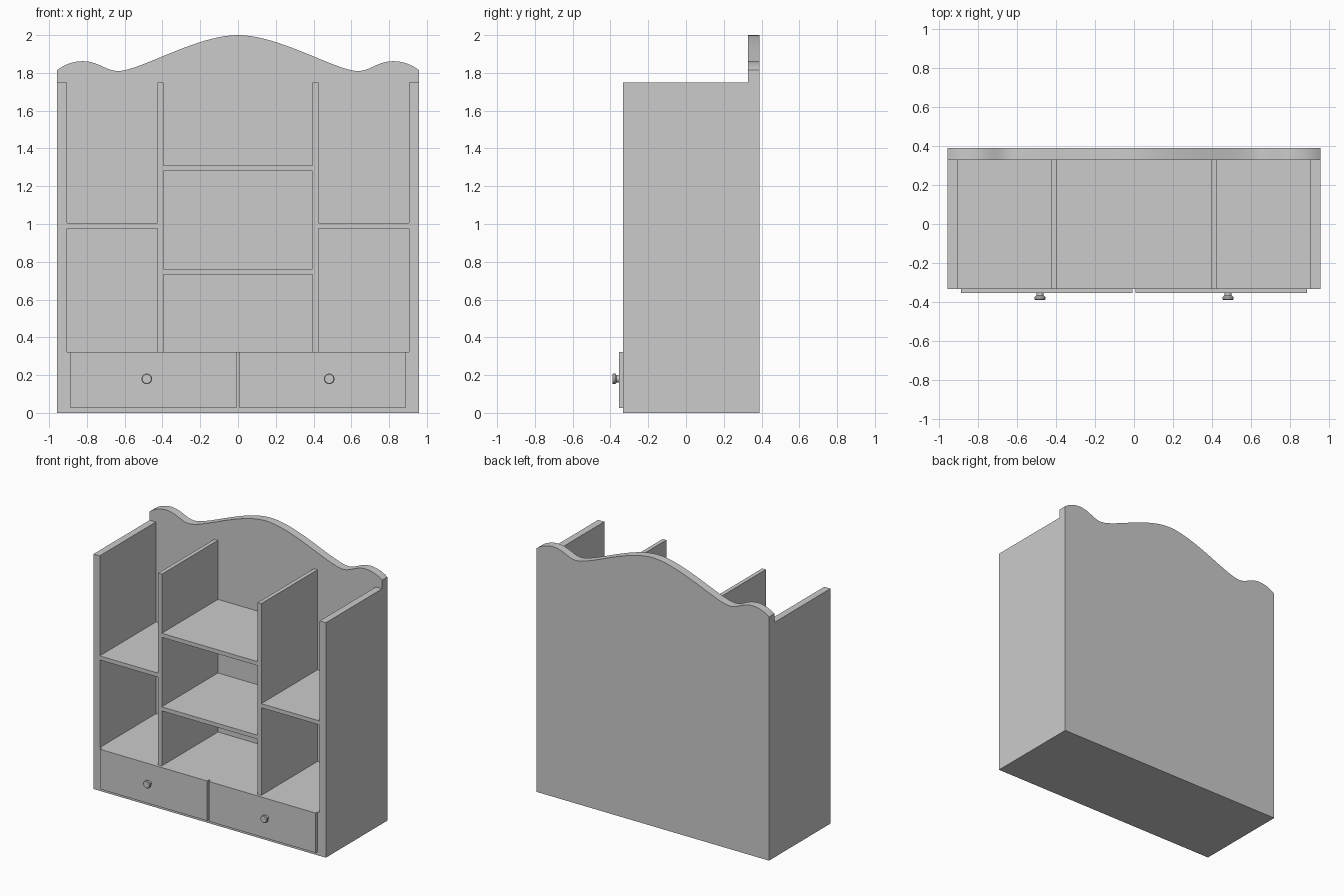
import bpy, bmesh, math
from mathutils import Vector, geometry

if "Cube" in bpy.data.objects:
    bpy.data.objects.remove(bpy.data.objects["Cube"])

FRONT, BACK_IN, BACK_OUT = -0.333, 0.328, 0.39
HALF_W, INNER_W = 0.957, 0.906


def finish(name, bm):
    bmesh.ops.recalc_face_normals(bm, faces=bm.faces[:])
    mesh = bpy.data.meshes.new(name)
    bm.to_mesh(mesh)
    bm.free()
    obj = bpy.data.objects.new(name, mesh)
    bpy.context.collection.objects.link(obj)
    return obj


def board(name, x, y, z):
    """Box given as (min, max) ranges on each axis."""
    bm = bmesh.new()
    bmesh.ops.create_cube(bm, size=1)
    for v in bm.verts:
        v.co = [r[0] if c < 0 else r[1] for c, r in zip(v.co, (x, y, z))]
    return finish(name, bm)


def mirrored_board(name, x, y, z):
    board(name + "_right", x, y, z)
    board(name + "_left", (-x[1], -x[0]), y, z)


# Back panel: wavy top edge, half drawn with bezier segments then mirrored
segments = [
    ((0.957, 1.815), (0.92, 1.845), (0.87, 1.862), (0.82, 1.862), 8),
    ((0.82, 1.862), (0.74, 1.862), (0.70, 1.81), (0.635, 1.81), 10),
    ((0.635, 1.81), (0.52, 1.81), (0.22, 2.0), (0.0, 2.0), 20),
]
half = []
for a, b, c, d, n in segments:
    pts = geometry.interpolate_bezier(Vector(a), Vector(b), Vector(c), Vector(d), n + 1)
    half += [(p[0], p[1]) for p in pts[:-1]]
outline = [(HALF_W, 0)] + half + [(0, 2.0)]
outline += [(-x, z) for x, z in reversed(half)] + [(-HALF_W, 0)]
bm = bmesh.new()
face = bm.faces.new([bm.verts.new((x, BACK_IN, z)) for x, z in outline])
ext = bmesh.ops.extrude_face_region(bm, geom=[face])
moved = [g for g in ext["geom"] if isinstance(g, bmesh.types.BMVert)]
bmesh.ops.translate(bm, verts=moved, vec=(0, BACK_OUT - BACK_IN, 0))
back = finish("back_panel", bm)

# Carcass: side panels, base, and deck above the drawers
depth = (FRONT, BACK_IN)
mirrored_board("side_panel", (INNER_W, HALF_W), depth, (0, 1.75))
board("drawer_base", (-INNER_W, INNER_W), depth, (0, 0.305))
board("deck", (-INNER_W, INNER_W), depth, (0.305, 0.322))

# Upright dividers and shelves
mirrored_board("divider", (0.395, 0.425), depth, (0.322, 1.75))
mirrored_board("side_shelf", (0.425, INNER_W), depth, (0.975, 1.005))
for name, z in (("lower_center_shelf", 0.732), ("upper_center_shelf", 1.28)):
    board(name, (-0.395, 0.395), depth, (z, z + 0.03))

# Drawer fronts
mirrored_board("drawer_front", (0.007, 0.888), (-0.354, FRONT), (0.025, 0.322))

# Turned knobs: (radius, y) profile spun around the y axis
profile = [(0, -0.35), (0.018, -0.35), (0.018, -0.367), (0.028, -0.375),
           (0.028, -0.386), (0.024, -0.39), (0, -0.39)]
for side, x in (("right", 0.483), ("left", -0.483)):
    bm = bmesh.new()
    verts = [bm.verts.new((x + r, y, 0.18)) for r, y in profile]
    edges = [bm.edges.new(pair) for pair in zip(verts, verts[1:])]
    bmesh.ops.spin(bm, geom=verts + edges, cent=(x, 0, 0.18), axis=(0, 1, 0),
                   angle=math.tau, steps=24)
    bmesh.ops.remove_doubles(bm, verts=bm.verts[:], dist=0.0001)
    knob = finish("knob_" + side, bm)
    knob.select_set(True)

# Smooth shading on the curved parts only
back.select_set(True)
bpy.context.view_layer.objects.active = back
bpy.ops.object.shade_smooth_by_angle(angle=math.radians(30))
